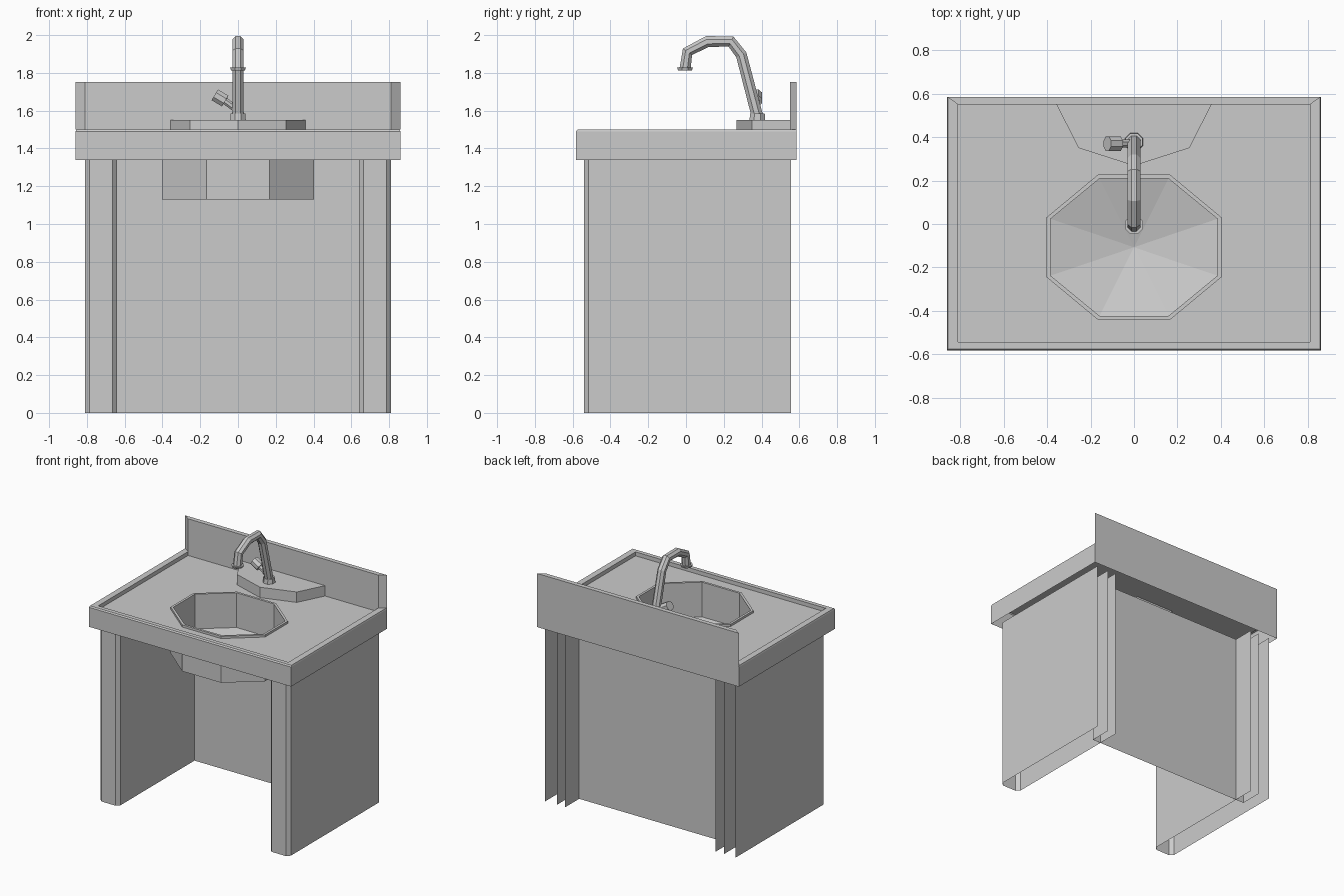
import bpy, bmesh, math
from mathutils import Vector

if "Cube" in bpy.data.objects:
    bpy.data.objects.remove(bpy.data.objects["Cube"])


def make(name, verts, faces):
    me = bpy.data.meshes.new(name)
    me.from_pydata(verts, [], faces)
    bm = bmesh.new()
    bm.from_mesh(me)
    bmesh.ops.recalc_face_normals(bm, faces=bm.faces)
    bm.to_mesh(me)
    bm.free()
    ob = bpy.data.objects.new(name, me)
    bpy.context.collection.objects.link(ob)
    return ob


def extrude(name, outline, z0, z1, closed=True, top=False):
    """Vertical walls along an outline, optionally with a top cap."""
    n = len(outline)
    verts = [(x, y, z) for z in (z0, z1) for x, y in outline]
    faces = [(i, (i + 1) % n, (i + 1) % n + n, i + n)
             for i in range(n if closed else n - 1)]
    if top:
        faces.append(tuple(range(n, 2 * n)))
    return make(name, verts, faces)


def loft(name, loops, caps=(False, False)):
    """Skin between closed loops of equal length."""
    n = len(loops[0])
    verts = [v for lp in loops for v in lp]
    faces = [(k * n + i, k * n + (i + 1) % n, (k + 1) * n + (i + 1) % n, (k + 1) * n + i)
             for k in range(len(loops) - 1) for i in range(n)]
    if caps[0]:
        faces.append(tuple(range(n)))
    if caps[1]:
        faces.append(tuple(range(len(verts) - n, len(verts))))
    return make(name, verts, faces)


def sweep(name, pts, radii, side, sides=8):
    """Polygonal tube along a path lying in the plane square to 'side'."""
    pts = [Vector(p) for p in pts]
    side = Vector(side)
    loops = []
    for i, p in enumerate(pts):
        t = (pts[min(i + 1, len(pts) - 1)] - pts[max(i - 1, 0)]).normalized()
        if 0 < i < len(pts) - 1 and (pts[i + 1] - p).length > 1e-6 and (p - pts[i - 1]).length > 1e-6:
            t = ((pts[i + 1] - p).normalized() + (p - pts[i - 1]).normalized()).normalized()
        nrm = t.cross(side).normalized()
        loops.append([p + radii[i] * (math.cos(a) * side + math.sin(a) * nrm)
                      for a in (2 * math.pi * (k + 0.5) / sides for k in range(sides))])
    return loft(name, loops, (True, True))


# Hollow side legs with chamfered front corners, open at back and bottom
for s, label in ((-1, "left"), (1, "right")):
    prof = [(.64, .555), (.64, -.515), (.665, -.54), (.785, -.54), (.81, -.515), (.81, .555)]
    extrude(label + "_side_leg", [(s * x, y) for x, y in prof], 0, 1.34, closed=False)

# Recessed back panel with return flanges
extrude("back_panel", [(-.71, .555), (-.71, .385), (.71, .385), (.71, .555)], 0, 1.34, closed=False)


# Counter skirt and raised rim
def rect(x, y0, y1, z):
    return [(-x, y0, z), (x, y0, z), (x, y1, z), (-x, y1, z)]


loft("counter_rim", [rect(.86, -.582, .585, 1.34), rect(.86, -.582, .585, 1.49),
                     rect(.857, -.575, .585, 1.5), rect(.81, -.543, .55, 1.5),
                     rect(.81, -.543, .55, 1.47)])


# Sink outline (octagon)
def octagon(inset, z):
    a, b = .402 - inset, .334 - inset
    c, d = .166 - inset * .4, .138 - inset * .4
    return [(x, y - .107, z) for x, y in
            ((a, d), (c, b), (-c, b), (-a, d), (-a, -d), (-c, -b), (c, -b), (a, -d))]


# Counter top surface with the sink opening
bm = bmesh.new()
edges = []
for loop in (rect(.81, -.543, .55, 1.47), octagon(0, 1.47)):
    vs = [bm.verts.new(v) for v in loop]
    edges += [bm.edges.new((vs[i - 1], vs[i])) for i in range(len(vs))]
bmesh.ops.triangle_fill(bm, edges=edges, use_beauty=True, normal=(0, 0, 1))
top = make("counter_top", [], [])
bm.to_mesh(top.data)
bm.free()

# Basin: outer shell, lip, inner wall, shallow cone floor
loft("sink_basin", [octagon(0, 1.13), octagon(0, 1.487), octagon(.018, 1.487),
                    octagon(.018, 1.22), [(0, -.107, 1.135)] * 8], (True, False))
bm = bmesh.new()
me = bpy.data.objects["sink_basin"].data
bm.from_mesh(me)
bmesh.ops.remove_doubles(bm, verts=bm.verts, dist=1e-5)
bmesh.ops.recalc_face_normals(bm, faces=bm.faces)
bm.to_mesh(me)
bm.free()

# Backsplash with mitred ends
extrude("backsplash", [(-.86, .585), (-.81, .55), (.81, .55), (.86, .585)], 1.5, 1.752, top=True)
make("backsplash_foot", [(-.81, .55, 1.47), (.81, .55, 1.47), (.81, .55, 1.5), (-.81, .55, 1.5)],
     [(0, 1, 2, 3)])

# Faucet deck
extrude("faucet_deck", [(-.357, .55), (-.255, .35), (0, .268), (.255, .35), (.357, .55)],
        1.47, 1.55, top=True)

# Faucet: foot flange, gooseneck, nozzle ring, handle
X = (1, 0, 0)
sweep("faucet_foot", [(0, .378, 1.55), (0, .378, 1.585)], [.045, .042], X)
sweep("faucet_neck", [(0, .378, 1.57), (0, .293, 1.895), (0, .238, 1.966), (0, .113, 1.966),
                      (0, .008, 1.912), (0, -.005, 1.82)],
      [.033, .032, .032, .032, .032, .032], X)
sweep("nozzle_ring", [(0, -.005, 1.828), (0, -.005, 1.813)], [.045, .04], X)
sweep("faucet_handle", [(-.005, .37, 1.605), (-.068, .37, 1.651), (-.068, .37, 1.651), (-.123, .37, 1.684)],
      [.02, .02, .036, .036], (0, 1, 0))
